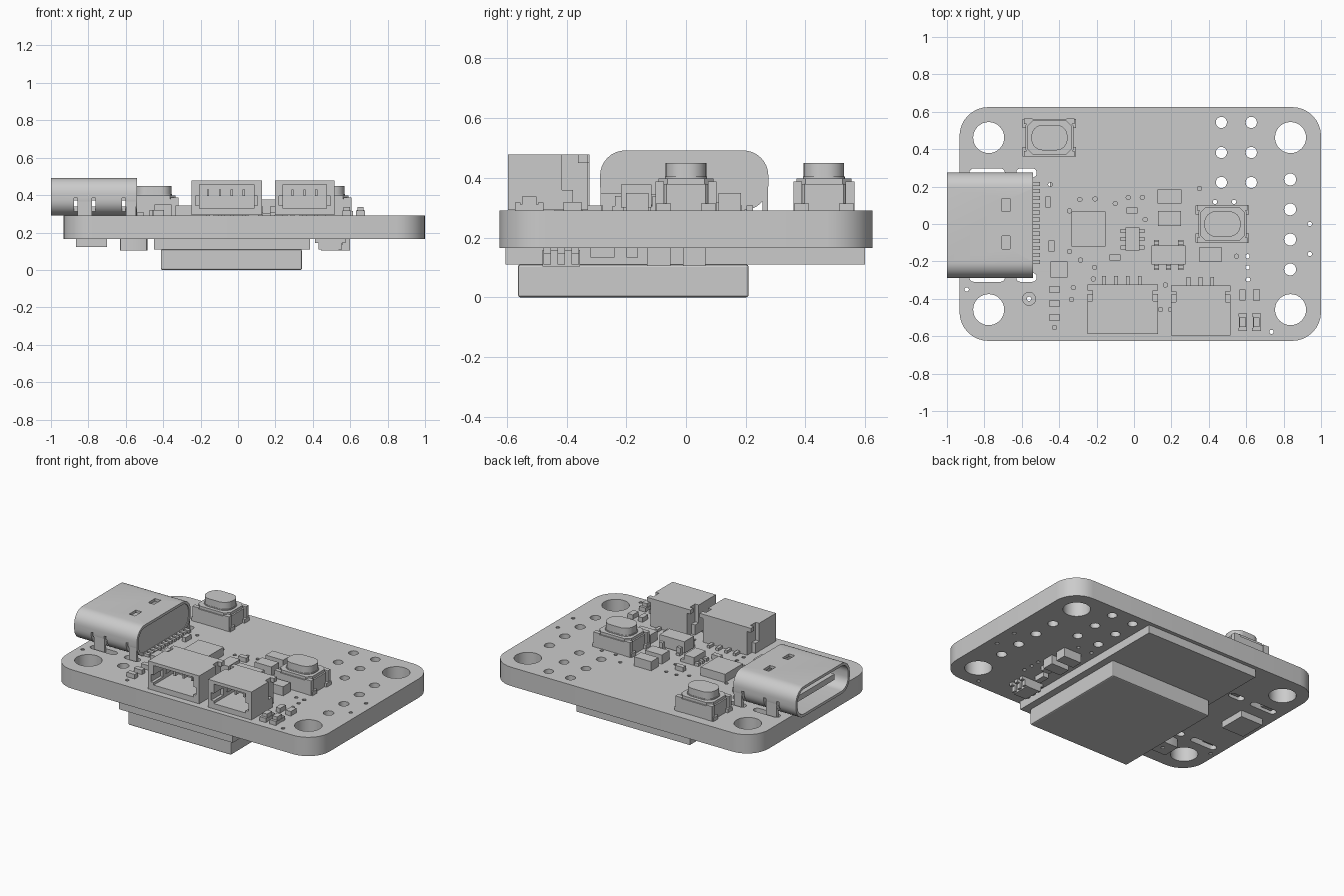
import bpy, bmesh
from math import pi, cos, sin
from mathutils import Matrix, Vector

if "Cube" in bpy.data.objects:
    bpy.data.objects.remove(bpy.data.objects["Cube"])

TOP, BOT = 0.29, 0.165          # board faces
ALONG_X = Matrix(((0, 0, 1, 0), (1, 0, 0, 0), (0, 1, 0, 0), (0, 0, 0, 1)))


def finish(bm, name):
    bmesh.ops.recalc_face_normals(bm, faces=bm.faces)
    me = bpy.data.meshes.new(name)
    bm.to_mesh(me)
    bm.free()
    ob = bpy.data.objects.new(name, me)
    bpy.context.collection.objects.link(ob)
    return ob


def boxes(name, spans, bevel=0):
    """One object made of boxes given as (x0, x1, y0, y1, z0, z1)."""
    bm = bmesh.new()
    for x0, x1, y0, y1, z0, z1 in spans:
        m = Matrix.Translation(((x0 + x1) / 2, (y0 + y1) / 2, (z0 + z1) / 2)) @ \
            Matrix.Diagonal((abs(x1 - x0), abs(y1 - y0), abs(z1 - z0), 1))
        bmesh.ops.create_cube(bm, size=1, matrix=m)
    if bevel:
        bmesh.ops.bevel(bm, geom=bm.edges[:], offset=bevel, segments=2, profile=0.5, affect='EDGES')
    return finish(bm, name)


def circle(x, y, r, n=24):
    return [(x + r * cos(2 * pi * i / n), y + r * sin(2 * pi * i / n)) for i in range(n)]


def rounded(x0, x1, y0, y1, r, n=8):
    pts = []
    for k, (cx, cy) in enumerate([(x1 - r, y1 - r), (x0 + r, y1 - r), (x0 + r, y0 + r), (x1 - r, y0 + r)]):
        for i in range(n + 1):
            a = (k + i / n) * pi / 2
            pts.append((cx + r * cos(a), cy + r * sin(a)))
    return pts


def plate(name, loops, lo, hi, matrix=Matrix()):
    """Filled outline with holes, extruded from lo to hi."""
    cu = bpy.data.curves.new(name, 'CURVE')
    cu.dimensions, cu.fill_mode, cu.extrude = '2D', 'BOTH', (hi - lo) / 2
    for loop in loops:
        s = cu.splines.new('POLY')
        s.points.add(len(loop) - 1)
        for p, (x, y) in zip(s.points, loop):
            p.co = (x, y, 0, 1)
        s.use_cyclic_u = True
    tmp = bpy.data.objects.new(name + "_outline", cu)
    bpy.context.collection.objects.link(tmp)
    bpy.context.view_layer.update()
    me = bpy.data.meshes.new_from_object(tmp.evaluated_get(bpy.context.evaluated_depsgraph_get()))
    bpy.data.objects.remove(tmp)
    bm = bmesh.new()
    bm.from_mesh(me)
    bmesh.ops.remove_doubles(bm, verts=bm.verts, dist=1e-5)
    bm.transform(matrix @ Matrix.Translation((0, 0, (lo + hi) / 2)))
    ob = finish(bm, name)
    select(ob)
    bpy.ops.object.shade_smooth_by_angle(angle=0.6)
    return ob


def select(ob):
    bpy.ops.object.select_all(action='DESELECT')
    ob.select_set(True)
    bpy.context.view_layer.objects.active = ob


def cut(ob, spans):
    for span in spans:
        c = boxes("cutter", [span])
        c.hide_render = True
        select(ob)
        mod = ob.modifiers.new("cut", 'BOOLEAN')
        mod.operation, mod.solver, mod.object = 'DIFFERENCE', 'EXACT', c
        bpy.ops.object.modifier_apply(modifier=mod.name)
        bpy.data.objects.remove(c)


# Circuit board with mounting, header, via and slot holes
loops = [rounded(-0.933, 1.0, -0.625, 0.625, 0.155)]
loops += [circle(x, y, 0.083, 32) for x in (-0.777, 0.837) for y in (-0.458, 0.462)]
loops += [circle(x, y, 0.03, 20) for x in (0.467, 0.627) for y in (0.543, 0.382, 0.222)]
loops += [circle(0.835, y, 0.032, 20) for y in (0.238, 0.078, -0.083, -0.243)]
loops += [circle(-0.561, -0.4, 0.035, 16)]
vias = [(.94, 0), (.94, -.16), (.735, -.577), (-.895, -.35), (.548, -.173), (.607, -.173), (.607, -.232),
        (.61, -.297), (.433, .118), (.535, .118), (.35, .19), (-.1, .11), (-.03, .142), (.045, .142),
        (.06, .024), (-.208, .134), (-.29, .131), (-.345, .07), (-.447, .211), (-.345, -.147),
        (-.286, -.193), (-.211, -.232), (-.217, -.294), (-.324, -.34), (-.334, -.404), (-.425, -.553),
        (.168, -.326), (.142, -.457), (.195, -.457)]
loops += [circle(x, y, 0.012, 10) for x, y in vias]
for y in (-0.285, 0.273):
    for x0, x1 in ((-0.88, -0.69), (-0.63, -0.52)):
        loops.append(rounded(x0, x1, y - 0.024, y + 0.024, 0.023, 4))
plate("circuit_board", loops, BOT, TOP)

# Port shell: hollow tube with windows and side notches, rear block, tongue, legs, pins
y0, y1 = -0.288, 0.276
shell = plate("port_shell", [rounded(y0, y1, 0.291, 0.492, 0.085),
                             rounded(y0 + .018, y1 - .018, 0.309, 0.474, 0.067)], -1.0, -0.54, ALONG_X)
cut(shell, [(-.705, -.662, .067, .137, .45, .55), (-.705, -.662, -.134, -.064, .45, .55)])
for sy in (y0, y1):
    cut(shell, [(x, x + .018, sy - .03, sy + .03, .28, .385) for x in (-.876, -.78, -.62)])
plate("port_rear_block", [rounded(y0 + .016, y1 - .016, .307, .476, .067)], -0.6, -0.545, ALONG_X)
boxes("port_tongue", [(-.95, -.58, -.2, .19, .372, .41)])
boxes("port_legs", [(a, b, y - .009, y + .009, .18, .37)
                    for y in (y0 + .01, y1 - .01) for a, b in ((-.857, -.78), (-.6, -.545))])
boxes("port_pins", [(-.55, -.502, -.215 + i * .038, -.193 + i * .038, TOP, .308) for i in range(12)])


# Push buttons
def button(tag, x, y):
    c = 0.035
    w, h = 0.128, 0.1
    octagon = [(x + w, y - h + c), (x + w, y + h - c), (x + w - c, y + h), (x - w + c, y + h),
               (x - w, y + h - c), (x - w, y - h + c), (x - w + c, y - h), (x + w - c, y - h)]
    plate(tag + "_body", [octagon], TOP, 0.38)
    plate(tag + "_cover", [rounded(x - .118, x + .118, y - .092, y + .092, .03, 1)], .38, .398)
    plate(tag + "_collar", [rounded(x - .1, x + .1, y - .07, y + .07, .06)], .398, .405)
    plate(tag + "_cap", [rounded(x - .096, x + .096, y - .068, y + .068, .06)], .405, .45)
    parts = []
    for sx in (-1, 1):
        for sy in (-1, 1):
            xs = sorted((x + sx * .09, x + sx * .135))
            ys = sorted((y + sy * .073, y + sy * .102))
            parts += [(*xs, *ys, TOP, .388)]
            xs = sorted((x + sx * .12, x + sx * .143))
            ys = sorted((y + sy * .05, y + sy * .1))
            parts += [(*xs, *ys, TOP, .315)]
    boxes(tag + "_clips", parts)


button("left_button", -0.452, 0.462)
button("right_button", 0.473, 0.0)


# Cable sockets with an open front, side notches and contact pins
def socket(tag, x0, x1, yb, yf, pins):
    ob = boxes(tag + "_housing", [(x0, x1, yf, yb, .293, .478)])
    cut(ob, [(x0 + .042, x1 - .042, yf - .1, yb - .05, .328, .457),
             (x0 + .022, x1 - .022, yf - .1, yf + .1, .345, .395)])
    for xe in (x0, x1):
        cut(ob, [(xe - .026, xe + .026, yb - .088, yb - .033, .36, .6),
                 (xe - .026, xe + .026, yb - .05, yb + .05, .28, .45)])
    boxes(tag + "_contacts", [(x - .006, x + .006, yf + .06, yb - .04, .395, .43) for x in pins])
    boxes(tag + "_leads", [(x - .01, x + .01, yb - .02, yb + .045, TOP, .308) for x in pins])


socket("wide_socket", -.249, .127, -.323, -.588, [-.16 + i * .0635 for i in range(4)])
socket("narrow_socket", .198, .516, -.328, -.596, [.292 + i * .0635 for i in range(3)])

# Chips on top
boxes("main_chip", [(-.334, -.152, -.12, .067, TOP, .345)])
boxes("regulator_body", [(.093, .275, -.217, -.115, .3, .377)])
boxes("regulator_leads", [(x - .014, x + .014, a, b, TOP, z)
                          for xs, ya, yb in (((.12, .25), -.12, -.085), ((.12, .185, .25), -.247, -.21))
                          for x in xs for a, b, z in ((ya, yb, .306), ((ya + yb) / 2 - .01, (ya + yb) / 2 + .01, .34))])
boxes("small_chip_body", [(-.045, .03, -.142, -.02, .297, .345)])
boxes("small_chip_leads", [(-.072, .057, y - .011, y + .011, TOP, .31) for y in (-.125, -.081, -.037)])

# Small surface parts on top: (x, y, width, depth, height)
parts = [(.19, .147, .128, .075, .06), (.19, .03, .123, .08, .06), (-.01, .073, .059, .032, .03),
         (.41, -.163, .123, .075, .06), (-.46, .118, .028, .059, .03), (-.44, -.118, .032, .059, .03),
         (-.4, -.243, .091, .086, .06), (-.102, -.18, .059, .032, .03), (-.426, -.35, .059, .032, .03),
         (-.426, -.425, .059, .032, .03), (-.426, -.5, .059, .032, .03), (.58, -.38, .032, .059, .03),
         (.655, -.38, .038, .059, .03)]
boxes("surface_parts", [(x - w / 2, x + w / 2, y - d / 2, y + d / 2, TOP, TOP + h) for x, y, w, d, h in parts])
for i, x in enumerate((.582, .655)):
    boxes(f"indicator_light_{i}", [(x - .02, x + .02, -.56, -.49, TOP, .31),
                                   (x - .017, x + .017, -.55, -.5, .31, .337),
                                   (x - .023, x + .023, -.572, -.555, TOP, .318),
                                   (x - .023, x + .023, -.495, -.478, TOP, .318)])

# Radio module underneath: carrier plate and metal shield
boxes("module_plate", [(-.448, .385, -.605, .6, .11, BOT)])
boxes("module_shield", [(-.413, .342, -.563, .21, 0, .11)], bevel=.008)

# Other parts underneath
mic = plate("microphone", [rounded(-.63, -.485, -.46, -.34, .01, 2), circle(-.561, -.4, .012, 10)], .105, BOT)
boxes("bottom_chip", [(-.865, -.7, -.01, .17, .122, BOT)])
boxes("bottom_capacitors", [(.47, .6, -.13, -.052, .105, BOT), (.47, .6, -.01, .065, .105, BOT)])
boxes("bottom_resistors", [(.47, .51, -.32, -.24, .133, BOT), (.5, .56, -.2, -.16, .133, BOT)])
boxes("resistor_array", [(.445, .54, -.48, -.355, .103, .158)]
      + [(.412, .575, y - .012, y + .012, .145, BOT) for y in (-.465, -.418, -.371)]
      + [(.43, .555, y - .012, y + .012, .11, .15) for y in (-.465, -.418, -.371)])
